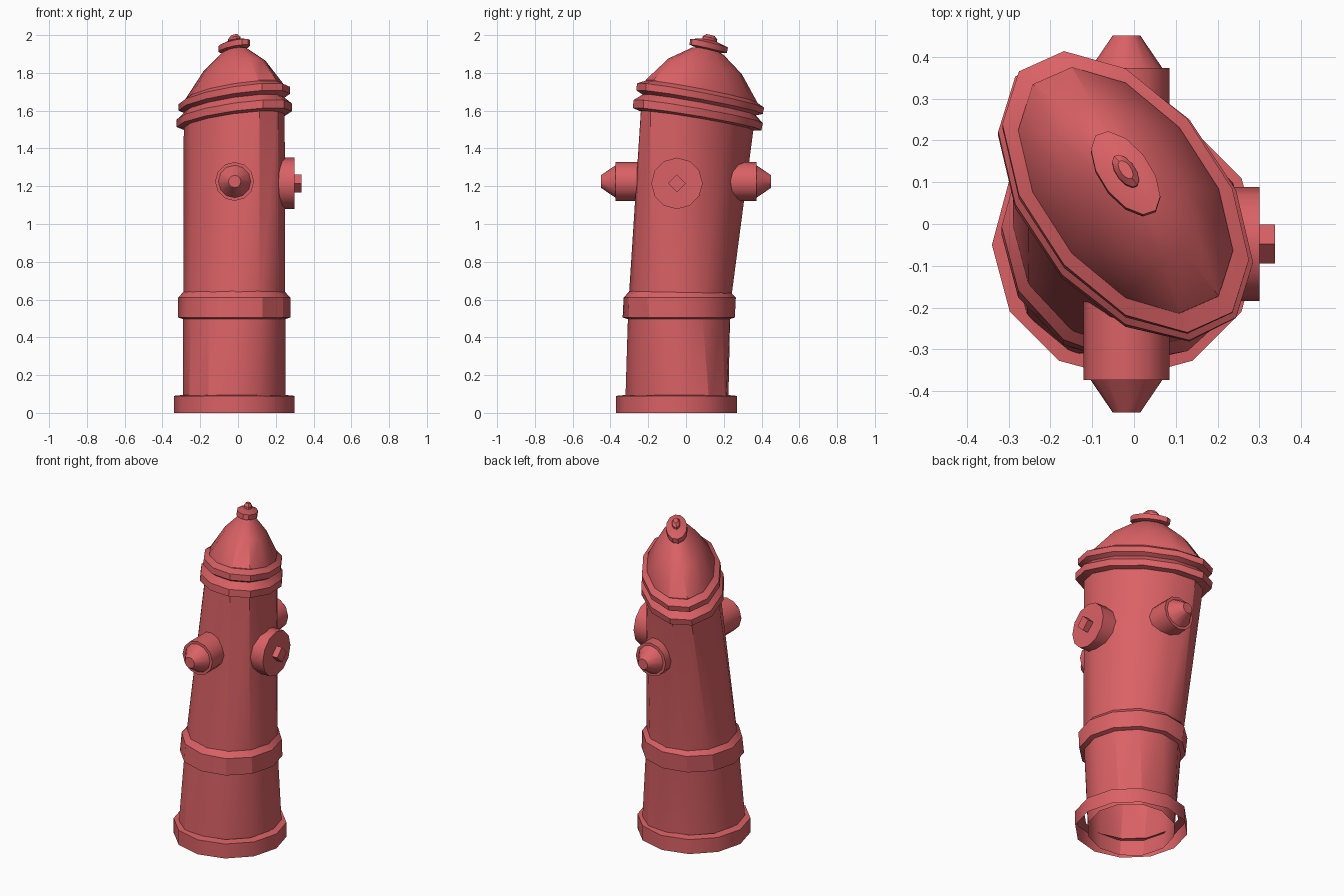
import bpy, bmesh, math
from mathutils import Matrix, Vector

if "Cube" in bpy.data.objects:
    bpy.data.objects.remove(bpy.data.objects["Cube"])

red = bpy.data.materials.new("red_paint")
red.diffuse_color = (0.70, 0.12, 0.13, 1)
red.use_nodes = True
red.node_tree.nodes["Principled BSDF"].inputs["Base Color"].default_value = red.diffuse_color
CX, CY = -0.02, -0.05


def lathe(name, profile, place, sides=12, cap_start=False, cap_end=False):
    """Revolve (radius, height) points; place maps local x, y, height to world."""
    bm = bmesh.new()
    rings = []
    for r, h in profile:
        rings.append([bm.verts.new(place(r * math.cos(2 * math.pi * i / sides),
                                         r * math.sin(2 * math.pi * i / sides), h))
                      for i in range(sides)])
    for lo, hi in zip(rings, rings[1:]):
        for i in range(sides):
            j = (i + 1) % sides
            bm.faces.new((lo[i], lo[j], hi[j], hi[i]))
    if cap_start:
        bm.faces.new(rings[0][::-1])
    if cap_end:
        bm.faces.new(rings[-1])
    me = bpy.data.meshes.new(name)
    bm.to_mesh(me)
    bm.free()
    ob = bpy.data.objects.new(name, me)
    bpy.context.collection.objects.link(ob)
    me.materials.append(red)
    bpy.context.view_layer.objects.active = ob
    ob.select_set(True)
    bpy.ops.object.shade_smooth_by_angle(angle=math.radians(31))
    ob.select_set(False)
    return ob


def straight(x, y, z):
    return Vector((CX + x, CY + y, z))


def bent(x, y, z):
    # Lean backwards, skew and tilt more with height
    return Vector((CX + x,
                   CY + 0.045 * z * z + y - 0.43 * (z - 0.4) * x,
                   z + 0.16 * max(z - 0.7, 0) * x - 0.15 * max(z - 0.6, 0) * y))


def along(direction, origin):
    rot = Vector(direction).to_track_quat('Z', 'Y').to_matrix()
    return lambda x, y, h: Vector(origin) + rot @ Vector((x, y, h))


# Foot ring and main barrel
lathe("base_ring", [(0.32, 0), (0.32, 0.09), (0.27, 0.095)], straight)
lathe("barrel", [(0.273, 0.0), (0.27, 0.57), (0.267, 1.57)], bent)

# Raised bands
lathe("middle_band", [(0.265, 0.495), (0.297, 0.505), (0.297, 0.61), (0.265, 0.645)], bent)
lathe("lower_flange", [(0.26, 1.545), (0.305, 1.555), (0.305, 1.595), (0.265, 1.63)], bent)
lathe("upper_flange", [(0.265, 1.63), (0.295, 1.645), (0.295, 1.68), (0.25, 1.705)], bent)

# Bonnet and finial
lathe("dome", [(0.257, 1.66), (0.257, 1.705), (0.165, 1.835), (0.07, 1.915), (0.02, 1.935)],
      bent, cap_end=True)
lathe("top_disc", [(0.05, 1.92), (0.083, 1.927), (0.083, 1.957), (0.035, 1.972)],
      bent, cap_start=True, cap_end=True)
lathe("top_knob", [(0.032, 1.965), (0.032, 1.985), (0.018, 2.0)], bent, cap_end=True)

# Front and back hose outlets
for name, s in (("front_outlet", -1), ("back_outlet", 1)):
    lathe(name, [(0.103, 0.15), (0.103, 0.373), (0.086, 0.373), (0.033, 0.451)],
          along((0, s, 0), (-0.018, 0, 1.225)), cap_start=True, cap_end=True)

# Side cap with square nut
side = along((1, 0, 0), (0, -0.048, 1.215))
lathe("side_cap", [(0.136, 0.17), (0.136, 0.30)], side, cap_start=True, cap_end=True)
lathe("side_nut", [(0.047, 0.29), (0.047, 0.337)], side, sides=4, cap_start=True, cap_end=True)
